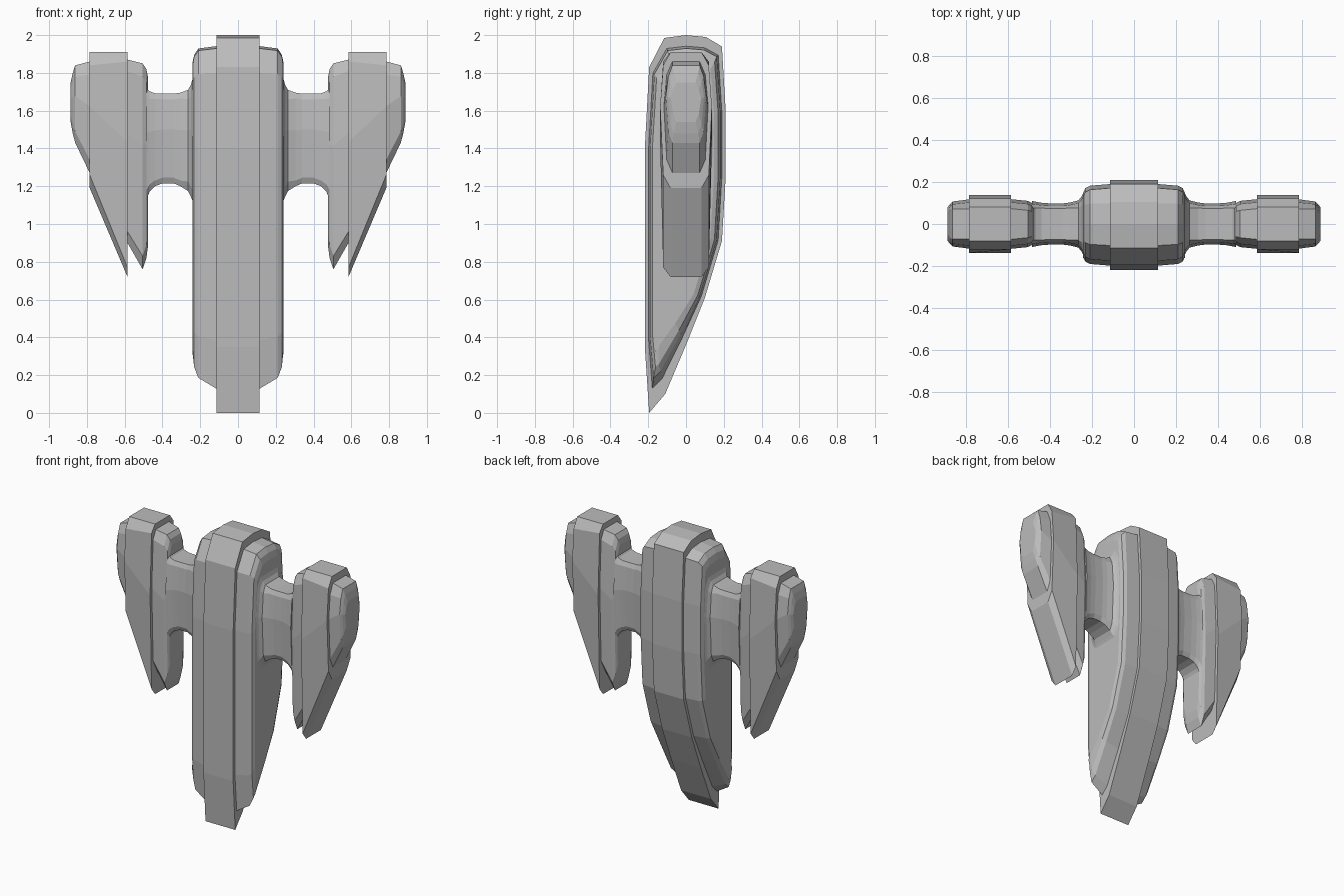
import bpy, bmesh
from mathutils import Vector

grey = bpy.data.materials.new("plain grey")
grey.diffuse_color = (0.5, 0.5, 0.5, 1)


def loft(name, rings):
    """Skin a list of (x, [(y, z), ...]) sections, capped at both ends."""
    bm = bmesh.new()
    loops = [[bm.verts.new((x, y, z)) for y, z in pts] for x, pts in rings]
    n = len(loops[0])
    for a, b in zip(loops, loops[1:]):
        for i in range(n):
            j = (i + 1) % n
            bm.faces.new((a[i], a[j], b[j], b[i]))
    bm.faces.new(loops[0])
    bm.faces.new(loops[-1])
    bmesh.ops.recalc_face_normals(bm, faces=bm.faces)
    me = bpy.data.meshes.new(name)
    bm.to_mesh(me)
    bm.free()
    me.materials.append(grey)
    ob = bpy.data.objects.new(name, me)
    bpy.context.collection.objects.link(ob)
    return ob


# Central hull: side outline (y, z), counter-clockwise from the bottom tip
OUTLINE = [(-0.195, 0.0), (-0.11, 0.1), (0, 0.36), (0.1, 0.61), (0.19, 0.91),
           (0.21, 1.25), (0.21, 1.6), (0.19, 1.94), (0.105, 1.99), (0, 2.0),
           (-0.115, 1.985), (-0.195, 1.83), (-0.218, 1.4), (-0.218, 0.35)]


def inset(d, bottom, top):
    """Shrink the outline by d, with extra shortening at both ends."""
    out = []
    n = len(OUTLINE)
    for i in range(n):
        p, q, r = (Vector(OUTLINE[k % n]) for k in (i - 1, i, i + 1))
        a, b = (q - p).normalized(), (r - q).normalized()
        n1, n2 = Vector((-a.y, a.x)), Vector((-b.y, b.x))
        m = q + (n1 + n2) * d / (1 + n1.dot(n2))
        z = m.y + bottom * max(0, (0.6 - m.y) / 0.6) - top * max(0, (m.y - 1.5) / 0.5)
        out.append((m.x, z))
    return out


half = [(0.115, inset(0, 0, 0)), (0.115, inset(0.02, 0.085, 0.04)),
        (0.21, inset(0.028, 0.13, 0.045)), (0.232, inset(0.04, 0.17, 0.07)),
        (0.242, inset(0.062, 0.25, 0.1))]
loft("central_hull", [(-x, p) for x, p in reversed(half)] + half)


def section(w, z0, z1, cy, cz):
    """Chamfered upright section, slightly widest in the middle."""
    m = (z0 + z1) / 2 + 0.1 * (z1 - z0)
    v = w - 0.008
    side = [(w - cy, z0), (v - cy * 0.15, z0 + cz), (w, m),
            (v - cy * 0.15, z1 - cz), (w - cy, z1)]
    return side + [(-y, z) for y, z in reversed(side)]


# Side pods: (x, half depth, bottom, top, chamfer depth, chamfer height)
POD = [(0.477, 0.085, 0.88, 1.78, 0.03, 0.07),
       (0.485, 0.1, 0.82, 1.82, 0.04, 0.07),
       (0.505, 0.11, 0.76, 1.85, 0.045, 0.07),
       (0.585, 0.118, 0.9, 1.87, 0.045, 0.06),
       (0.585, 0.137, 0.72, 1.91, 0.055, 0.05),
       (0.785, 0.137, 1.19, 1.91, 0.055, 0.07),
       (0.785, 0.117, 1.27, 1.86, 0.045, 0.07),
       (0.862, 0.107, 1.43, 1.84, 0.035, 0.06),
       (0.875, 0.095, 1.48, 1.80, 0.03, 0.05),
       (0.886, 0.08, 1.54, 1.75, 0.03, 0.04)]

# Connecting struts, flared where they meet hull and pod
STRUT = [(0.235, 0.16, 1.11, 1.79, 0.05, 0.06),
         (0.25, 0.13, 1.145, 1.735, 0.045, 0.055),
         (0.265, 0.112, 1.175, 1.71, 0.035, 0.05),
         (0.305, 0.102, 1.2, 1.695, 0.025, 0.03),
         (0.34, 0.098, 1.215, 1.69, 0.025, 0.03),
         (0.4, 0.098, 1.215, 1.69, 0.025, 0.03),
         (0.44, 0.101, 1.2, 1.692, 0.025, 0.03),
         (0.468, 0.106, 1.17, 1.703, 0.03, 0.04),
         (0.485, 0.11, 1.13, 1.72, 0.035, 0.05)]

for label, s in (("left", -1), ("right", 1)):
    for part, rows in (("pod", POD), ("strut", STRUT)):
        loft(f"{label}_{part}", [(s * r[0], section(*r[1:])) for r in rows])
